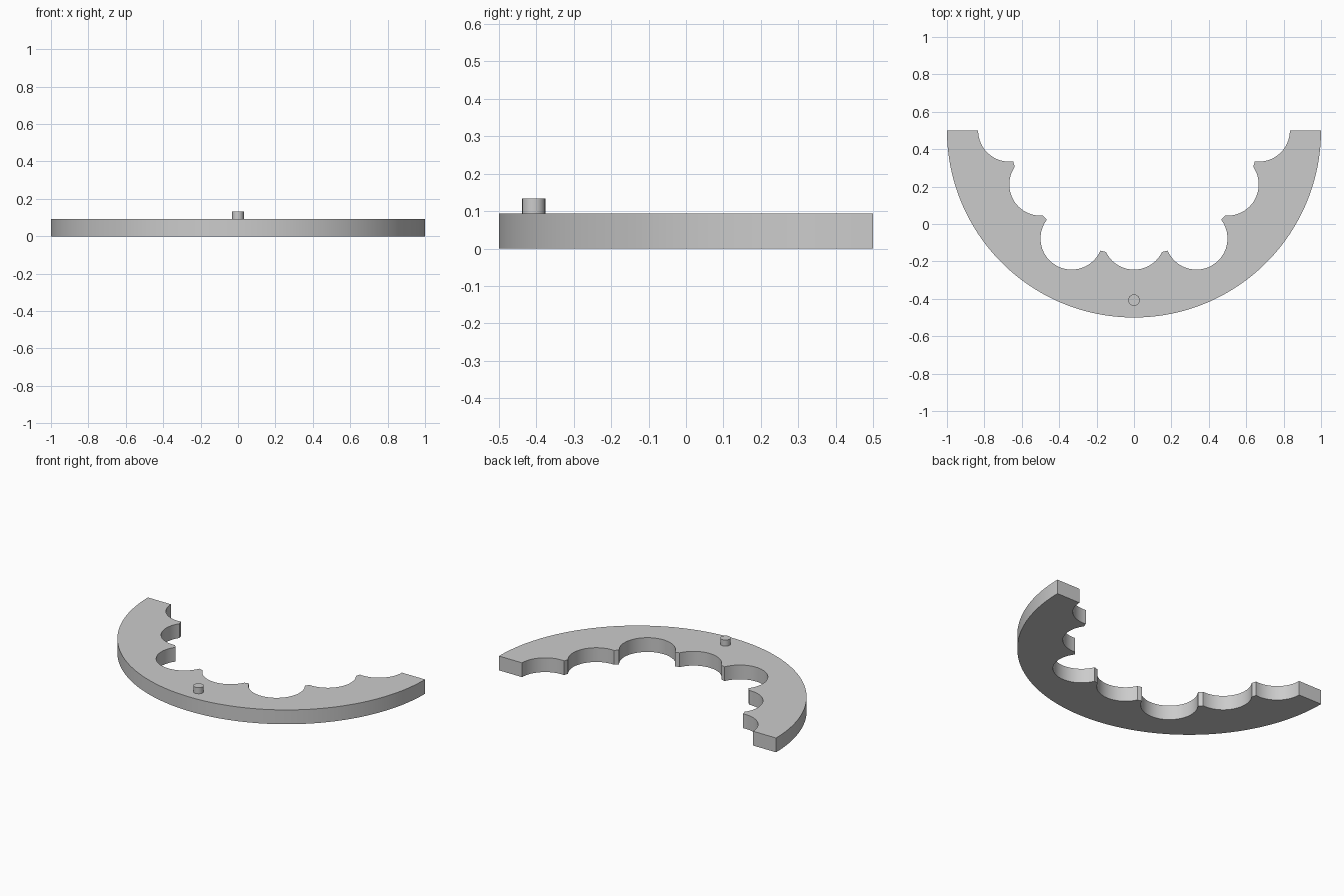
import bpy
import bmesh
from math import sin, cos, pi, sqrt, atan2, radians

cube = bpy.data.objects.get("Cube")
if cube:
    bpy.data.objects.remove(cube, do_unlink=True)

OUTER = 1.0            # outer rim radius
INNER = 2 / 3          # radius that trims the cusps between scallops
SCALLOP = 1 / 6        # radius of each round pocket
CENTRE_Y = 0.5         # centre of the half ring
THICK = 0.0933

grey = bpy.data.materials.new("plain grey")
grey.use_nodes = True
colour = (0.6, 0.6, 0.6, 1)
grey.diffuse_color = colour
grey.node_tree.nodes["Principled BSDF"].inputs["Base Color"].default_value = colour


def arc(cx, cy, radius, start, end, steps):
    """Points along an arc, both ends included."""
    angles = [start + (end - start) * i / steps for i in range(steps + 1)]
    return [(cx + radius * cos(a), cy + radius * sin(a)) for a in angles]


def prism(name, outline, bottom, top):
    """Extrude a flat outline into a solid with smooth curved walls."""
    bm = bmesh.new()
    face = bm.faces.new([bm.verts.new((x, y, bottom)) for x, y in outline])
    raised = bmesh.ops.extrude_face_region(bm, geom=[face])["geom"]
    verts = [v for v in raised if isinstance(v, bmesh.types.BMVert)]
    bmesh.ops.translate(bm, verts=verts, vec=(0, 0, top - bottom))
    bmesh.ops.recalc_face_normals(bm, faces=bm.faces[:])
    mesh = bpy.data.meshes.new(name)
    bm.to_mesh(mesh)
    bm.free()
    mesh.materials.append(grey)
    obj = bpy.data.objects.new(name, mesh)
    bpy.context.collection.objects.link(obj)
    bpy.ops.object.select_all(action="DESELECT")
    obj.select_set(True)
    bpy.context.view_layer.objects.active = obj
    bpy.ops.object.shade_smooth_by_angle(angle=radians(30))
    return obj


# Half ring: outer rim, then seven scallops back along the inside
outline = arc(0, CENTRE_Y, OUTER, -pi, 0, 96)
for i in range(7):
    phi = -i * pi / 6
    # pockets sit in a hexagonal packing, so their distances alternate
    dist = INNER if i % 2 == 0 else INNER * sqrt(3) / 2
    # half angle of the pocket arc that lies outside the inner circle
    along = (INNER**2 + dist**2 - SCALLOP**2) / (2 * dist)
    half = atan2(sqrt(INNER**2 - along**2), along - dist)
    start = phi if i == 0 else phi + half
    end = phi if i == 6 else phi - half
    outline += arc(dist * cos(phi), CENTRE_Y + dist * sin(phi),
                   SCALLOP, start, end, 24)
prism("scalloped_half_ring", outline, 0, THICK)

# Locating pin on the top face
pin = arc(0, -0.407, 0.031, 0, 2 * pi, 24)[:-1]
prism("locating_pin", pin, THICK - 0.01, 0.133)
